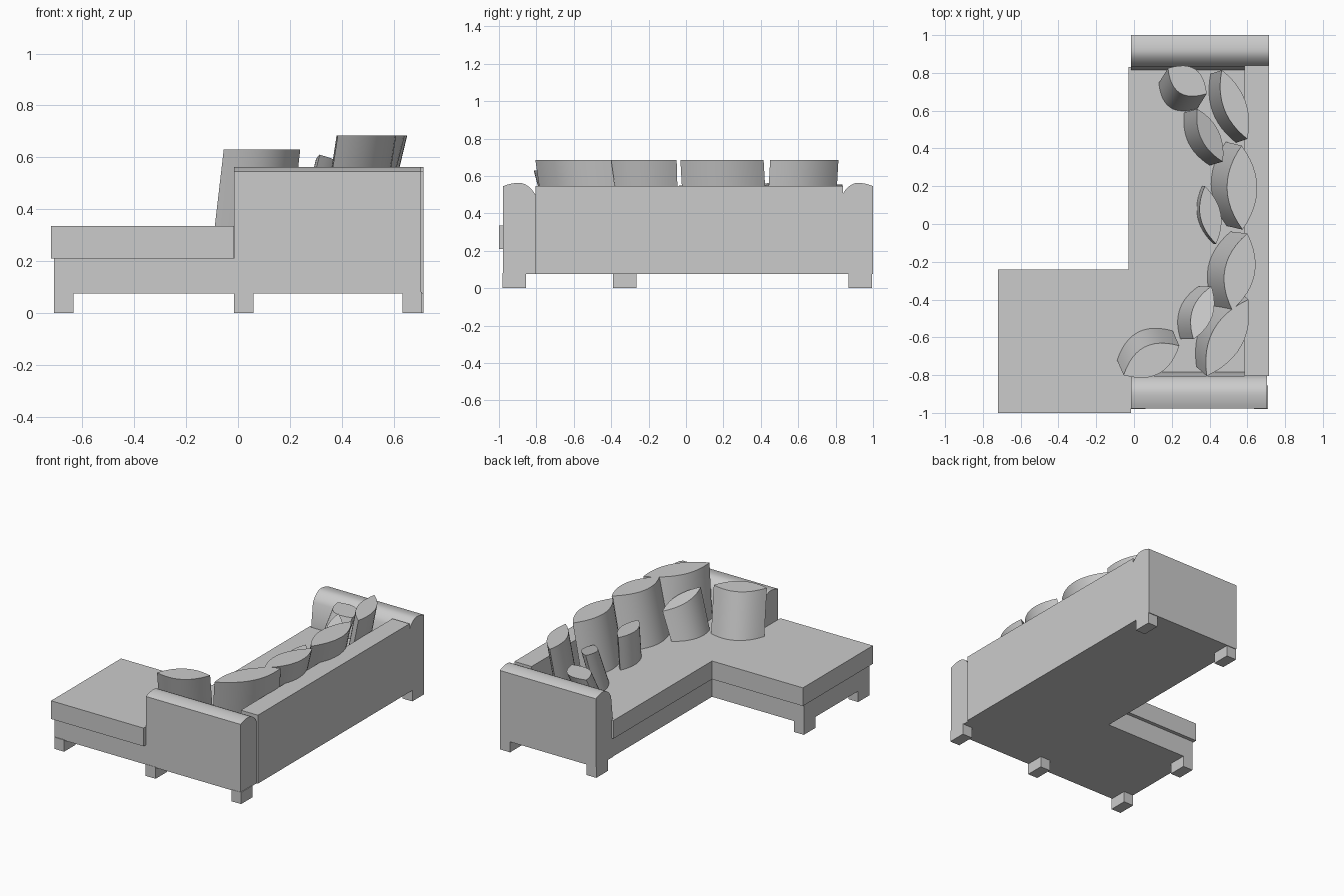
import bpy, bmesh, math
from mathutils import Vector

if "Cube" in bpy.data.objects:
    bpy.data.objects.remove(bpy.data.objects["Cube"])

GREY = (0.6, 0.6, 0.6, 1)
fabric = bpy.data.materials.new("grey fabric")
fabric.use_nodes = True
fabric.diffuse_color = GREY
fabric.node_tree.nodes["Principled BSDF"].inputs["Base Color"].default_value = GREY


def loft(name, start, end, smooth=False):
    """Solid between two matching rings of points."""
    bm = bmesh.new()
    a = [bm.verts.new(p) for p in start]
    b = [bm.verts.new(p) for p in end]
    bm.faces.new(a)
    bm.faces.new(b)
    for i in range(len(a)):
        j = (i + 1) % len(a)
        bm.faces.new((a[i], a[j], b[j], b[i]))
    bmesh.ops.recalc_face_normals(bm, faces=bm.faces)
    mesh = bpy.data.meshes.new(name)
    bm.to_mesh(mesh)
    bm.free()
    mesh.materials.append(fabric)
    obj = bpy.data.objects.new(name, mesh)
    bpy.context.collection.objects.link(obj)
    if smooth:
        bpy.ops.object.select_all(action="DESELECT")
        obj.select_set(True)
        bpy.context.view_layer.objects.active = obj
        bpy.ops.object.shade_smooth_by_angle(angle=math.radians(30))
    return obj


def prism(name, outline, z0, z1):
    return loft(name, [(x, y, z0) for x, y in outline], [(x, y, z1) for x, y in outline])


def box(name, x0, x1, y0, y1, z0, z1):
    return prism(name, [(x0, y0), (x1, y0), (x1, y1), (x0, y1)], z0, z1)


def l_shape(left, front, notch_x, notch_y, right, back):
    return [(left, front), (right, front), (right, back),
            (notch_x, back), (notch_x, notch_y), (left, notch_y)]


FLOOR, BASE_TOP, SEAT = 0.075, 0.21, 0.335

# L-shaped base and seat
prism("base", l_shape(-0.71, -0.975, -0.012, -0.265, 0.7, 0.99), FLOOR, BASE_TOP)
prism("chaise_and_seat", [(-0.72, -1), (-0.017, -1), (-0.017, -0.81), (0.6, -0.81), (0.6, 0.83),
                          (-0.03, 0.83), (-0.03, -0.24), (-0.72, -0.24)], BASE_TOP, SEAT)
box("backrest", 0.585, 0.715, -0.805, 0.84, FLOOR, 0.545)


def arm(name, inner, outer, x0, x1):
    """Armrest with a softly arched top; inner and outer are y positions."""
    d = outer - inner
    profile = [(inner - 0.12 * d, FLOOR), (inner - 0.12 * d, SEAT), (inner, 0.50)]
    for i in range(1, 11):
        t = i / 10
        drop = 0.06 * (1 - 2 * t) ** 2 if t < 0.5 else 0.018 * (2 * t - 1) ** 2
        profile.append((inner + d * t, 0.563 - drop))
    profile.append((outer, FLOOR))
    loft(name, [(x0, y, z) for y, z in profile], [(x1, y, z) for y, z in profile], True)


arm("left_arm", 0.835, 1.0, -0.015, 0.715)
arm("right_arm", -0.805, -0.978, -0.015, 0.705)

# Block feet
for i, (x, y) in enumerate([(-0.71, -0.98), (-0.71, -0.39), (-0.015, -0.98),
                            (0.635, -0.98), (-0.015, 0.87), (0.64, 0.87)]):
    box(f"foot_{i + 1}", x, x + 0.075, y, y + 0.125, 0, FLOOR + 0.005)


def cushion(name, tip_a, tip_b, half, lean, za, zb):
    """Leaning pillow with a lens section; lean moves its bottom edge."""
    a, b = Vector(tip_a), Vector(tip_b)
    along = b - a
    side = Vector((-along.y, along.x)).normalized()
    top, bottom = [], []
    n = 12
    for i in range(2 * n):
        t = i / n if i <= n else 2 - i / n
        sign = 1 if i <= n else -1
        p = a + along * t + side * sign * half * 4 * t * (1 - t)
        top.append((p.x, p.y, za + (zb - za) * t))
        bottom.append((p.x + lean[0], p.y + lean[1], SEAT - 0.005))
    loft(name, bottom, top, True)


# Large back cushions
cushion("back_cushion_1", (0.465, 0.815), (0.60, 0.45), 0.06, (-0.06, -0.02), 0.685, 0.685)
cushion("back_cushion_2", (0.57, 0.415), (0.575, -0.03), 0.08, (-0.085, 0.02), 0.685, 0.685)
cushion("back_cushion_3", (0.60, -0.05), (0.52, -0.455), 0.08, (-0.09, 0.01), 0.685, 0.685)
cushion("back_cushion_4", (0.605, -0.40), (0.385, -0.805), 0.085, (-0.055, 0.05), 0.685, 0.685)
cushion("chaise_cushion", (-0.055, -0.80), (0.24, -0.645), 0.08, (-0.035, 0.08), 0.63, 0.63)

# Small scatter cushions
cushion("scatter_cushion_1", (0.18, 0.825), (0.385, 0.69), 0.075, (-0.05, -0.08), 0.555, 0.555)
cushion("scatter_cushion_2", (0.335, 0.61), (0.47, 0.33), 0.05, (-0.07, -0.02), 0.60, 0.53)
cushion("scatter_cushion_3", (0.375, 0.20), (0.435, -0.105), 0.055, (-0.015, 0.0), 0.555, 0.545)
cushion("scatter_cushion_4", (0.41, -0.33), (0.315, -0.61), 0.055, (-0.07, 0.0), 0.525, 0.61)
